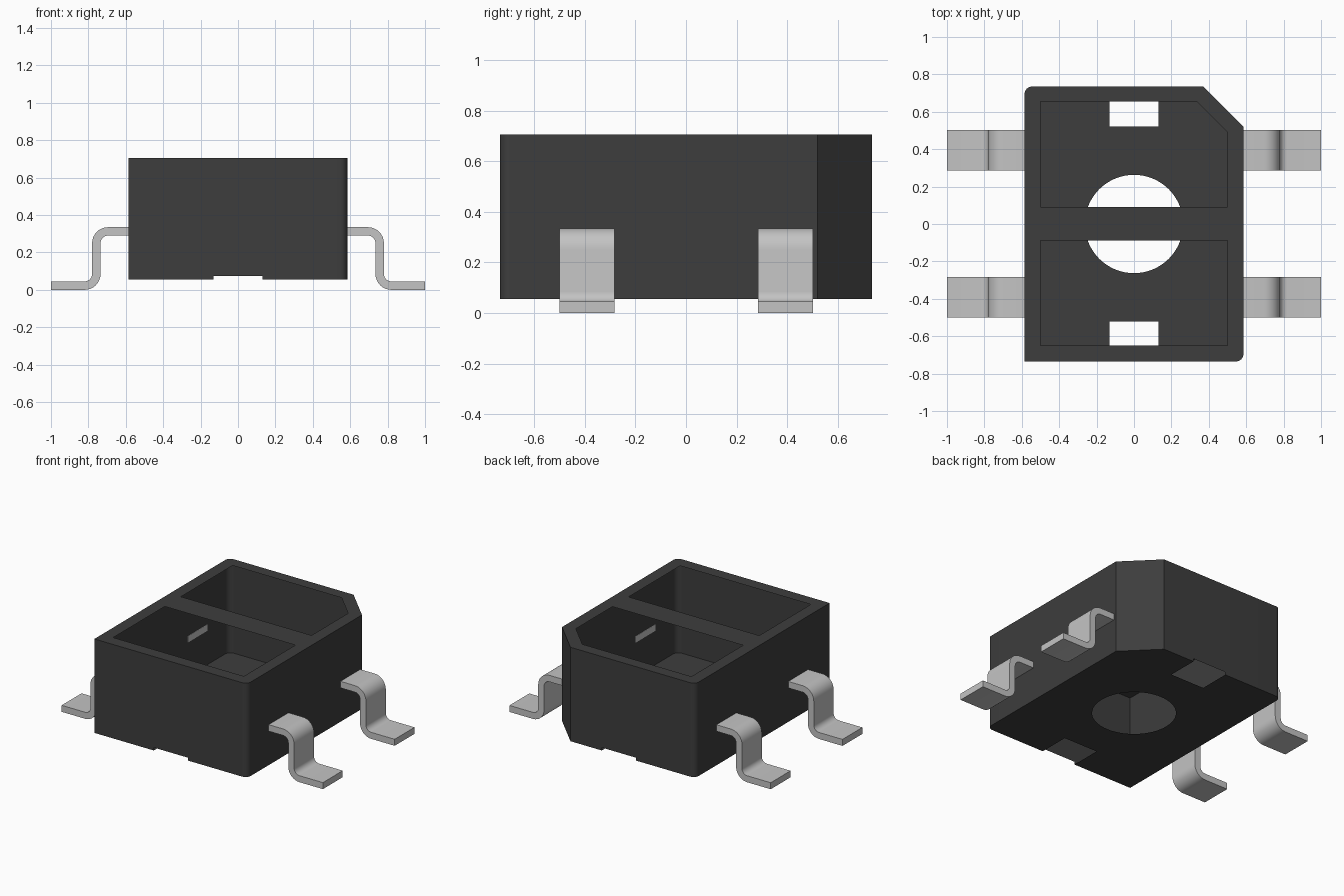
import bpy, bmesh, math
from mathutils import Vector

cube = bpy.data.objects.get("Cube")
if cube:
    bpy.data.objects.remove(cube, do_unlink=True)


def material(name, rgb):
    m = bpy.data.materials.new(name)
    m.diffuse_color = (*rgb, 1)
    m.use_nodes = True
    m.node_tree.nodes["Principled BSDF"].inputs["Base Color"].default_value = (*rgb, 1)
    return m


DARK = material("dark plastic", (0.047, 0.047, 0.047))
METAL = material("tinned metal", (0.55, 0.55, 0.55))


def finish(bm, name, mat):
    bmesh.ops.recalc_face_normals(bm, faces=bm.faces)
    mesh = bpy.data.meshes.new(name)
    bm.to_mesh(mesh)
    bm.free()
    mesh.materials.append(mat)
    ob = bpy.data.objects.new(name, mesh)
    bpy.context.collection.objects.link(ob)
    bpy.ops.object.select_all(action='DESELECT')
    ob.select_set(True)
    bpy.context.view_layer.objects.active = ob
    bpy.ops.object.shade_smooth_by_angle(angle=math.radians(35))
    return ob


def arc(cx, cy, r, a0, a1, n):
    """Points on an arc, angles in degrees."""
    return [(cx + r * math.cos(math.radians(a0 + (a1 - a0) * i / n)),
             cy + r * math.sin(math.radians(a0 + (a1 - a0) * i / n))) for i in range(n + 1)]


def loop_edges(bm, verts):
    """Closed loop of edges, reusing the ones already there."""
    return [bm.edges.get((a, b)) or bm.edges.new((a, b))
            for a, b in zip(verts, verts[1:] + verts[:1])]


# Housing dimensions
X, Y, Z0, Z1 = 0.585, 0.735, 0.055, 0.705
R, N, NOTCH_Y, NOTCH_Z = 0.04, 0.13, 0.52, 0.075

# Footprint: one sharp, one chamfered and two rounded corners
front = [(-X, -Y), (-N, -Y)]
middle = [(N, -Y)] + arc(X - R, -Y + R, R, -90, 0, 8) + [(X, 0.52), (0.37, Y), (N, Y)]
back = [(-N, Y)] + arc(-X + R, Y - R, R, 90, 180, 8)
outline = front + middle + back

# Housing: hollow thin shell
bm = bmesh.new()
top = [bm.verts.new((x, y, Z1)) for x, y in outline]
low = {p: bm.verts.new((*p, Z0)) for p in outline}

# Side walls, raised where a notch passes under them
for i, p in enumerate(outline):
    j = (i + 1) % len(outline)
    q = outline[j]
    if abs(p[0]) == N and abs(q[0]) == N:
        a, b = (bm.verts.new((*k, NOTCH_Z)) for k in (p, q))
    else:
        a, b = low[p], low[q]
    bm.faces.new((a, b, top[j], top[i]))

# Top frame with two windows and a cross bar between them
windows = [
    [(-0.5, -0.65), (0.5, -0.65), (0.5, -0.087), (-0.5, -0.087)],
    [(-0.5, 0.09), (0.5, 0.09), (0.5, 0.49), (0.335, 0.655), (-0.5, 0.655)],
]
edges = loop_edges(bm, top)
for w in windows:
    edges += loop_edges(bm, [bm.verts.new((*p, Z1)) for p in w])
bmesh.ops.triangle_fill(bm, edges=edges, use_beauty=True, normal=Vector((0, 0, 1)))

# Floor with a notch at each end and a round central opening
floor = front + [(-N, -NOTCH_Y), (N, -NOTCH_Y)] + middle + [(N, NOTCH_Y), (-N, NOTCH_Y)] + back
edges = loop_edges(bm, [low.get(p) or bm.verts.new((*p, Z0)) for p in floor])
hole = arc(0, 0, 0.263, 0, 360, 64)[:-1]
edges += loop_edges(bm, [bm.verts.new((*p, Z0)) for p in hole])
bmesh.ops.triangle_fill(bm, edges=edges, use_beauty=True, normal=Vector((0, 0, -1)))
finish(bm, "housing", DARK)

# Gull-wing leads: bent strip profile extruded across its width
T, RI, RO = 0.045, 0.04, 0.085
H, XV = 0.335, 0.78                      # shoulder height, outer face of the riser
profile = ([(X - 0.001, H)] + arc(XV - RO, H - RO, RO, 90, 0, 8)
           + arc(XV + RI, T + RI, RI, 180, 270, 8) + [(1.0, T), (1.0, 0)]
           + arc(XV - T + RO, RO, RO, 270, 180, 8)
           + arc(XV - T - RI, H - T - RI, RI, 0, 90, 8) + [(X - 0.001, H - T)])


def lead(name, side, y0, y1):
    bm = bmesh.new()
    face = bm.faces.new([bm.verts.new((side * x, y0, z)) for x, z in profile])
    ext = bmesh.ops.extrude_face_region(bm, geom=[face])
    verts = [v for v in ext["geom"] if isinstance(v, bmesh.types.BMVert)]
    bmesh.ops.translate(bm, verts=verts, vec=(0, y1 - y0, 0))
    finish(bm, name, METAL)


for side, s_name in ((1, "left"), (-1, "right")):
    lead("front_" + s_name + "_lead", side, -0.5, -0.283)
    lead("back_" + s_name + "_lead", side, 0.285, 0.502)
